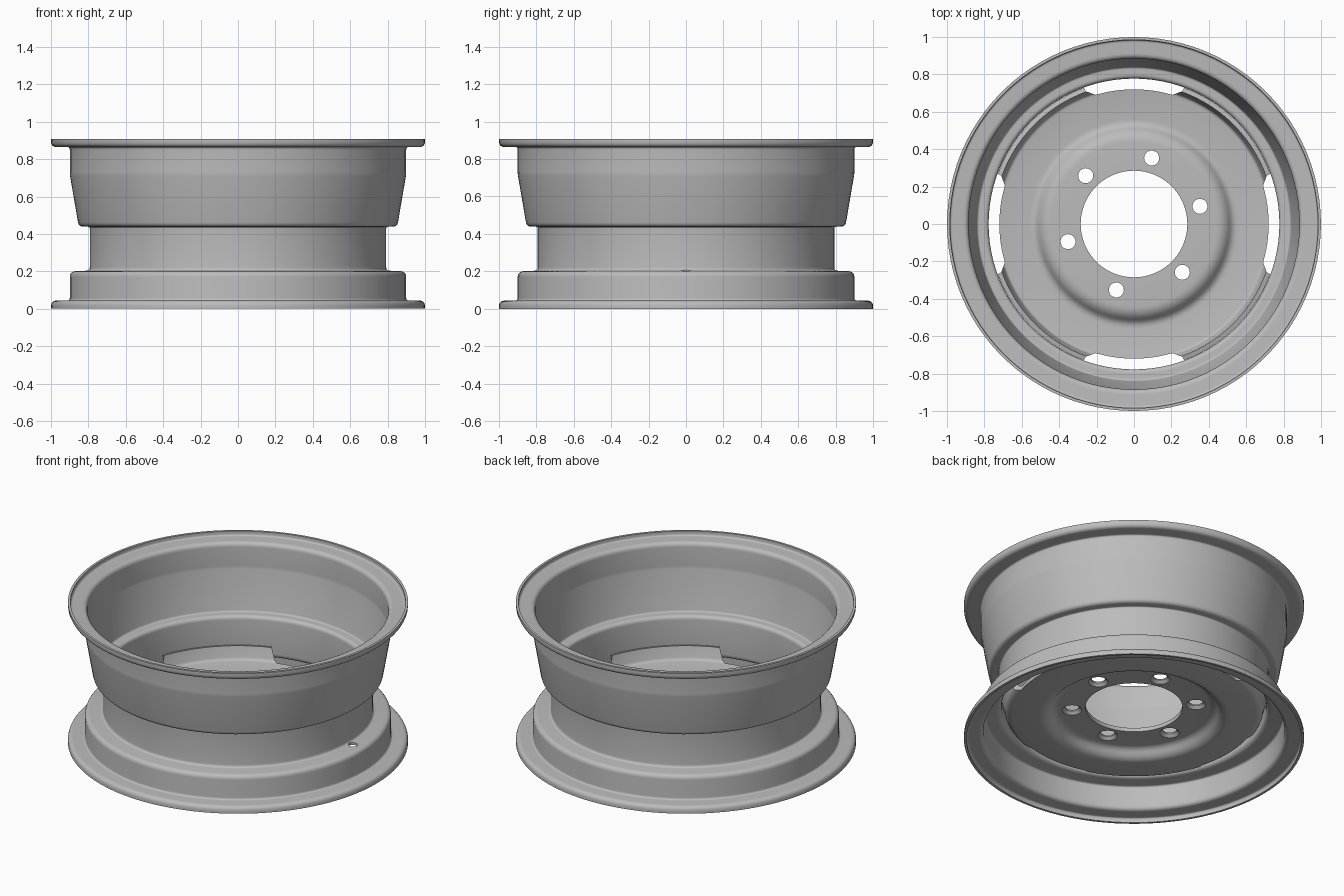
import bpy, bmesh, math
from mathutils import Vector, Matrix

cube = bpy.data.objects.get("Cube")
if cube:
    bpy.data.objects.remove(cube, do_unlink=True)

steel = bpy.data.materials.new("grey steel")
steel.use_nodes = True
steel.diffuse_color = (0.5, 0.5, 0.5, 1)
steel.node_tree.nodes["Principled BSDF"].inputs["Base Color"].default_value = steel.diffuse_color


def make_object(name, bm):
    bmesh.ops.recalc_face_normals(bm, faces=bm.faces)
    mesh = bpy.data.meshes.new(name)
    bm.to_mesh(mesh)
    bm.free()
    mesh.materials.append(steel)
    obj = bpy.data.objects.new(name, mesh)
    bpy.context.collection.objects.link(obj)
    return obj


def rounded(points, steps=5):
    """Round each inner corner; points are (radius, height, corner size)."""
    path = [Vector(points[0][:2])]
    for before, here, after in zip(points, points[1:], points[2:]):
        corner = Vector(here[:2])
        a = corner + (Vector(before[:2]) - corner).normalized() * here[2]
        b = corner + (Vector(after[:2]) - corner).normalized() * here[2]
        for i in range(steps + 1):
            t = i / steps
            path.append(a * (1 - t) ** 2 + corner * 2 * t * (1 - t) + b * t * t)
    return path + [Vector(points[-1][:2])]


def sheet_ring(name, points, thickness, segments=96):
    """Thicken a centre line into sheet metal and turn it about z."""
    path = rounded(points)
    left, right = [], []
    for i, p in enumerate(path):
        d_in = (p - path[i - 1]).normalized() if i else None
        d_out = (path[i + 1] - p).normalized() if i + 1 < len(path) else d_in
        d_in = d_in or d_out
        tangent = (d_in + d_out).normalized()
        normal = Vector((-tangent.y, tangent.x)) * thickness / 2 / tangent.dot(d_in)
        left.append(p + normal)
        right.append(p - normal)
    loop = left + right[::-1]
    bm = bmesh.new()
    rings = []
    for s in range(segments):
        a = math.tau * s / segments
        rings.append([bm.verts.new((p.x * math.cos(a), p.x * math.sin(a), p.y)) for p in loop])
    for s, ring in enumerate(rings):
        following = rings[(s + 1) % segments]
        for i in range(len(loop)):
            j = (i + 1) % len(loop)
            bm.faces.new((ring[i], ring[j], following[j], following[i]))
    return make_object(name, bm)


def cones(name, spots, r_low, r_high, z_low, z_high):
    bm = bmesh.new()
    for x, y in spots:
        bmesh.ops.create_cone(bm, cap_ends=True, segments=32, radius1=r_low, radius2=r_high,
                              depth=z_high - z_low,
                              matrix=Matrix.Translation((x, y, (z_low + z_high) / 2)))
    return make_object(name, bm)


def cut(target, cutter):
    mod = target.modifiers.new("cut", 'BOOLEAN')
    mod.operation = 'DIFFERENCE'
    mod.solver = 'EXACT'
    mod.object = cutter
    bpy.context.view_layer.objects.active = target
    bpy.ops.object.modifier_apply(modifier=mod.name)
    bpy.data.objects.remove(cutter, do_unlink=True)


# Outer rim: flanges, bead seats, drop centre
rim = sheet_ring("rim", [
    (0.992, 0, 0), (0.992, 0.036, 0.022), (0.892, 0.036, 0.022),
    (0.892, 0.192, 0.022), (0.785, 0.197, 0.025), (0.785, 0.446, 0.018),
    (0.845, 0.446, 0.018), (0.892, 0.72, 0.01), (0.892, 0.872, 0.022),
    (0.992, 0.872, 0.022), (0.992, 0.908, 0)], 0.015)

# Valve hole in the lower shoulder
cut(rim, cones("valve_cutter", [(0.825, 0)], 0.026, 0.026, 0.1, 0.3))

# Centre disc with raised boss and upturned edge
disc = sheet_ring("centre_disc", [
    (0.285, 0.225, 0), (0.475, 0.225, 0.035), (0.525, 0.162, 0.035),
    (0.74, 0.18, 0.025), (0.764, 0.27, 0)], 0.025)

# Four edge notches
bm = bmesh.new()
for k in range(4):
    outline = []
    for i in range(13):
        outline.append((0.72, -16.5 + 33 * i / 12))
    outline += [(0.755, 20), (0.85, 21), (0.85, 0), (0.85, -21), (0.755, -20)]
    sides = []
    for z in (0.05, 0.4):
        sides.append([bm.verts.new((r * math.cos(math.radians(a + 90 * k)),
                                    r * math.sin(math.radians(a + 90 * k)), z)) for r, a in outline])
    low, high = sides
    bm.faces.new(low[::-1])
    bm.faces.new(high)
    for i in range(len(low)):
        j = (i + 1) % len(low)
        bm.faces.new((low[i], low[j], high[j], high[i]))
cut(disc, make_object("notch_cutter", bm))

# Six bolt holes, countersunk from below
bolts = [(0.365 * math.cos(math.radians(15 + 60 * k)),
          0.365 * math.sin(math.radians(15 + 60 * k))) for k in range(6)]
cut(disc, cones("bolt_cutter", bolts, 0.04, 0.04, 0.1, 0.3))
cut(disc, cones("countersink_cutter", bolts, 0.066, 0.036, 0.205, 0.233))

for obj in (rim, disc):
    bpy.ops.object.select_all(action='DESELECT')
    obj.select_set(True)
    bpy.context.view_layer.objects.active = obj
    bpy.ops.object.shade_smooth_by_angle(angle=math.radians(35))
